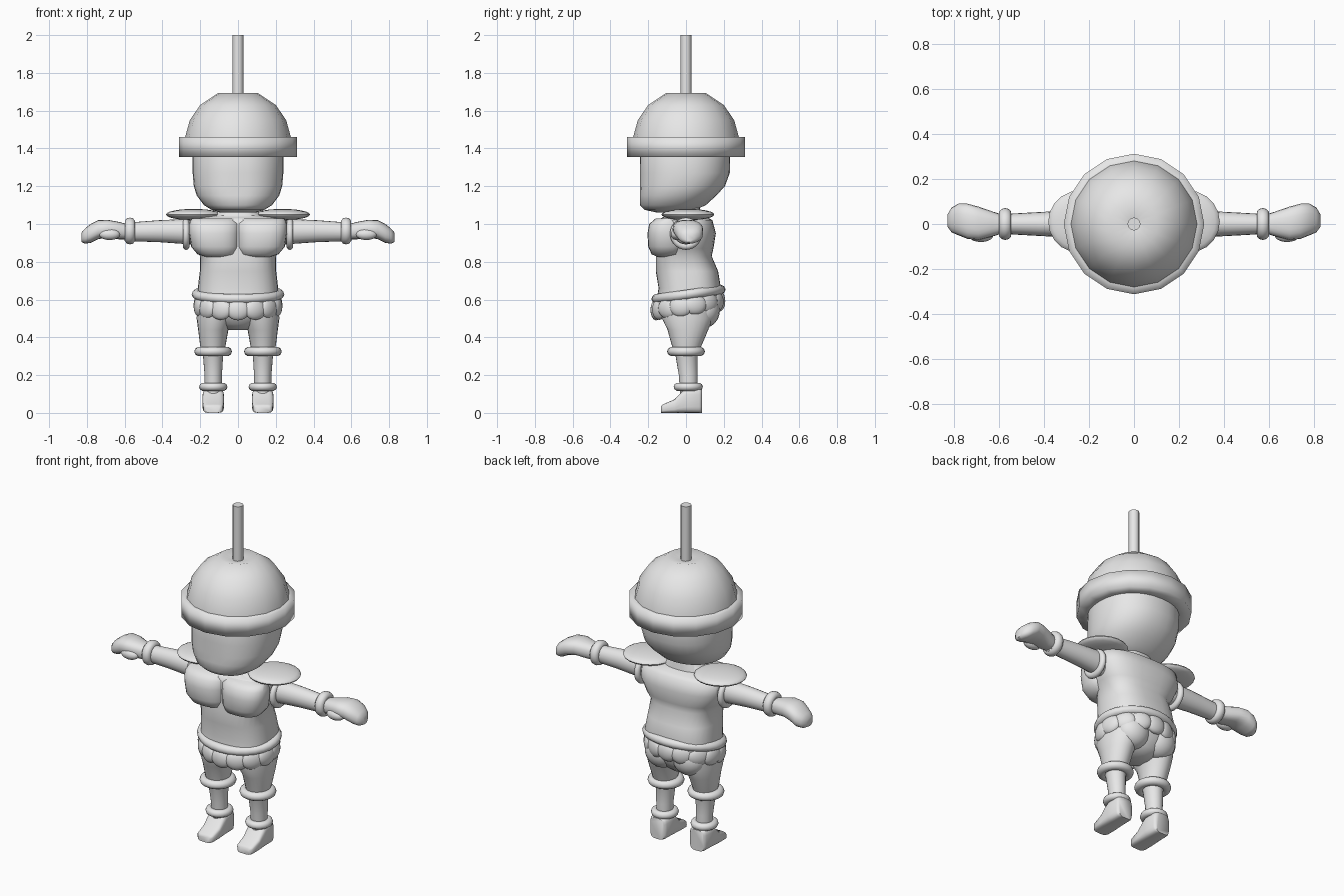
import bpy, bmesh, math
from mathutils import Vector, Matrix

if "Cube" in bpy.data.objects:
    bpy.data.objects.remove(bpy.data.objects["Cube"])

grey = bpy.data.materials.new("plain grey")
grey.diffuse_color = (0.8, 0.8, 0.8, 1)
grey.use_nodes = True
grey.node_tree.nodes["Principled BSDF"].inputs["Base Color"].default_value = grey.diffuse_color


def finish(name, bm, mirror=False, angle=60):
    bmesh.ops.recalc_face_normals(bm, faces=bm.faces)
    me = bpy.data.meshes.new(name)
    bm.to_mesh(me)
    bm.free()
    me.materials.append(grey)
    ob = bpy.data.objects.new(name, me)
    bpy.context.collection.objects.link(ob)
    if mirror:
        ob.modifiers.new("mirror", 'MIRROR')
    bpy.ops.object.select_all(action='DESELECT')
    ob.select_set(True)
    bpy.context.view_layer.objects.active = ob
    bpy.ops.object.shade_smooth_by_angle(angle=math.radians(angle))
    return ob


def skin(bm, rings, wrap=False):
    n = len(rings[0])
    pairs = list(zip(rings, rings[1:])) + ([(rings[-1], rings[0])] if wrap else [])
    for a, b in pairs:
        for i in range(n):
            j = (i + 1) % n
            bm.faces.new((a[i], a[j], b[j], b[i]))
    if not wrap:
        bm.faces.new(rings[0])
        bm.faces.new(rings[-1])


def loft(name, sections, axis='z', power=2.0, sides=24, mirror=False, angle=60, y_min=None):
    """Sections are (position, centre 1, centre 2, radius 1, radius 2) along an axis."""
    bm = bmesh.new()
    rings = []
    for t, c1, c2, r1, r2 in sections:
        ring = []
        for i in range(sides):
            a = math.tau * i / sides
            c, s = math.cos(a), math.sin(a)
            u = c1 + r1 * math.copysign(abs(c) ** (2 / power), c)
            v = c2 + r2 * math.copysign(abs(s) ** (2 / power), s)
            p = {'z': (u, v, t), 'x': (t, u, v), 'y': (u, t, v)}[axis]
            if y_min is not None:
                p = (p[0], max(p[1], y_min), p[2])
            ring.append(bm.verts.new(p))
        rings.append(ring)
    skin(bm, rings)
    return finish(name, bm, mirror, angle)


def band(name, centre, r1, r2, thick, high, turn=Matrix(), mirror=False):
    """Rounded ring, flat in its own xy plane, then turned and moved."""
    bm = bmesh.new()
    rings = []
    for i in range(28):
        a = math.tau * i / 28
        ring = []
        for j in range(10):
            b = math.tau * j / 10
            k = thick * math.cos(b)
            p = Vector(((r1 + k) * math.cos(a), (r2 + k) * math.sin(a), high * math.sin(b)))
            ring.append(bm.verts.new(turn @ p + Vector(centre)))
        rings.append(ring)
    skin(bm, rings, wrap=True)
    return finish(name, bm, mirror)


def blob(name, centre, radii, turn=Matrix(), mirror=False):
    bm = bmesh.new()
    m = Matrix.Translation(centre) @ turn @ Matrix.Diagonal((*radii, 1))
    bmesh.ops.create_uvsphere(bm, u_segments=20, v_segments=12, radius=1, matrix=m)
    return finish(name, bm, mirror)


# Head with a flattened face
loft("head", [(1.06, 0, -.07, .09, .08), (1.075, 0, -.085, .14, .135),
              (1.10, 0, -.07, .18, .175), (1.15, 0, -.045, .218, .205),
              (1.20, 0, -.022, .234, .228), (1.27, 0, -.008, .24, .24),
              (1.40, 0, -.005, .24, .24), (1.50, 0, 0, .2, .2)],
     power=2.2, sides=32, y_min=-.243)

# Helmet: dome, wide rim and spike
loft("helmet_dome", [(z, 0, 0, r, r) for r, z in
                     [(.285, 1.42), (.28, 1.46), (.255, 1.55), (.2, 1.63),
                      (.105, 1.693), (.03, 1.675)]], sides=16, angle=80)
loft("helmet_rim", [(z, 0, 0, r, r) for r, z in
                    [(.25, 1.355), (.312, 1.355), (.312, 1.46), (.27, 1.46)]],
     sides=16, angle=100)
loft("helmet_spike", [(1.66, 0, 0, .029, .029), (2.0, 0, 0, .029, .029)], sides=12)

# Torso and chest
loft("torso", [(.58, 0, .01, .21, .17), (.66, 0, .02, .213, .165), (.75, 0, .005, .202, .165),
               (.83, 0, -.012, .2, .148), (.87, 0, -.005, .225, .15), (.95, 0, .002, .262, .156),
               (1.02, 0, -.005, .262, .145), (1.035, 0, -.005, .23, .12),
               (1.045, 0, -.01, .12, .09), (1.10, 0, -.01, .09, .08)], power=2.6, sides=32)
loft("chest_muscle", [(.825, .105, -.1, .06, .05), (.84, .11, -.1, .105, .082),
                      (.88, .12, -.1, .128, .1), (.95, .125, -.1, .134, .104),
                      (1.0, .125, -.1, .134, .095), (1.03, .125, -.09, .12, .07)],
     power=2.4, mirror=True)
blob("shoulder_pad", (.235, .01, 1.05), (.146, .14, .03), mirror=True)

# Arms
about_y = Matrix.Rotation(math.pi / 2, 3, 'Y')
band("armhole_ring", (.275, 0, .948), .065, .065, .02, .018, about_y, mirror=True)
loft("arm", [(.2, 0, .955, .06, .068), (.28, 0, .96, .06, .066), (.42, 0, .962, .053, .058),
             (.6, 0, .958, .043, .048)], axis='x', sides=20, mirror=True)
band("wrist_ring", (.572, 0, .963), .047, .047, .024, .028, about_y, mirror=True)
loft("hand", [(.58, 0, .958, .04, .04), (.63, 0, .965, .056, .046), (.69, .003, .975, .074, .047),
              (.74, .012, .97, .078, .05), (.78, .02, .95, .07, .05), (.81, .018, .936, .055, .04),
              (.828, .015, .93, .028, .025)], axis='x', power=2.4, sides=20, mirror=True)
blob("thumb", (.68, -.05, .945), (.055, .03, .03), mirror=True)

# Tilted belt and scalloped skirt
tilt = Matrix.Rotation(math.radians(8), 3, 'X')
band("belt", (0, .013, .628), .217, .17, .028, .026, tilt)
for i in range(14):
    a = math.tau * (i + .5) / 14
    x, y = .208 * math.cos(a), .01 + .168 * math.sin(a)
    turn = Matrix.Rotation(a, 4, 'Z')
    blob("skirt_scallop", (x, y, .567 + .14 * y), (.03, .063, .055), turn)

# Hips and legs
loft("hips", [(.44, 0, .02, .06, .07), (.47, 0, .02, .13, .11), (.52, 0, .018, .19, .145),
              (.61, 0, .02, .205, .165)], sides=28)
blob("seat", (.09, .095, .545), (.1, .085, .095), mirror=True)
loft("leg", [(.57, .115, .01, .1, .14), (.5, .122, .008, .097, .135), (.44, .131, .01, .08, .108),
             (.36, .133, .004, .068, .08), (.3, .132, .003, .053, .058),
             (.2, .131, .012, .046, .05), (.1, .131, .014, .044, .046)], mirror=True)
band("knee_ring", (.132, 0, .325), .073, .073, .027, .025, mirror=True)
band("ankle_ring", (.131, .012, .138), .052, .054, .023, .022, mirror=True)
loft("boot", [(-.133, .131, .018, .04, .018), (-.12, .131, .023, .052, .023),
              (-.06, .131, .036, .056, .036), (-.025, .131, .055, .057, .055),
              (0, .131, .065, .057, .065), (.07, .131, .065, .055, .065),
              (.085, .131, .062, .045, .062)], axis='y', power=4, mirror=True)
